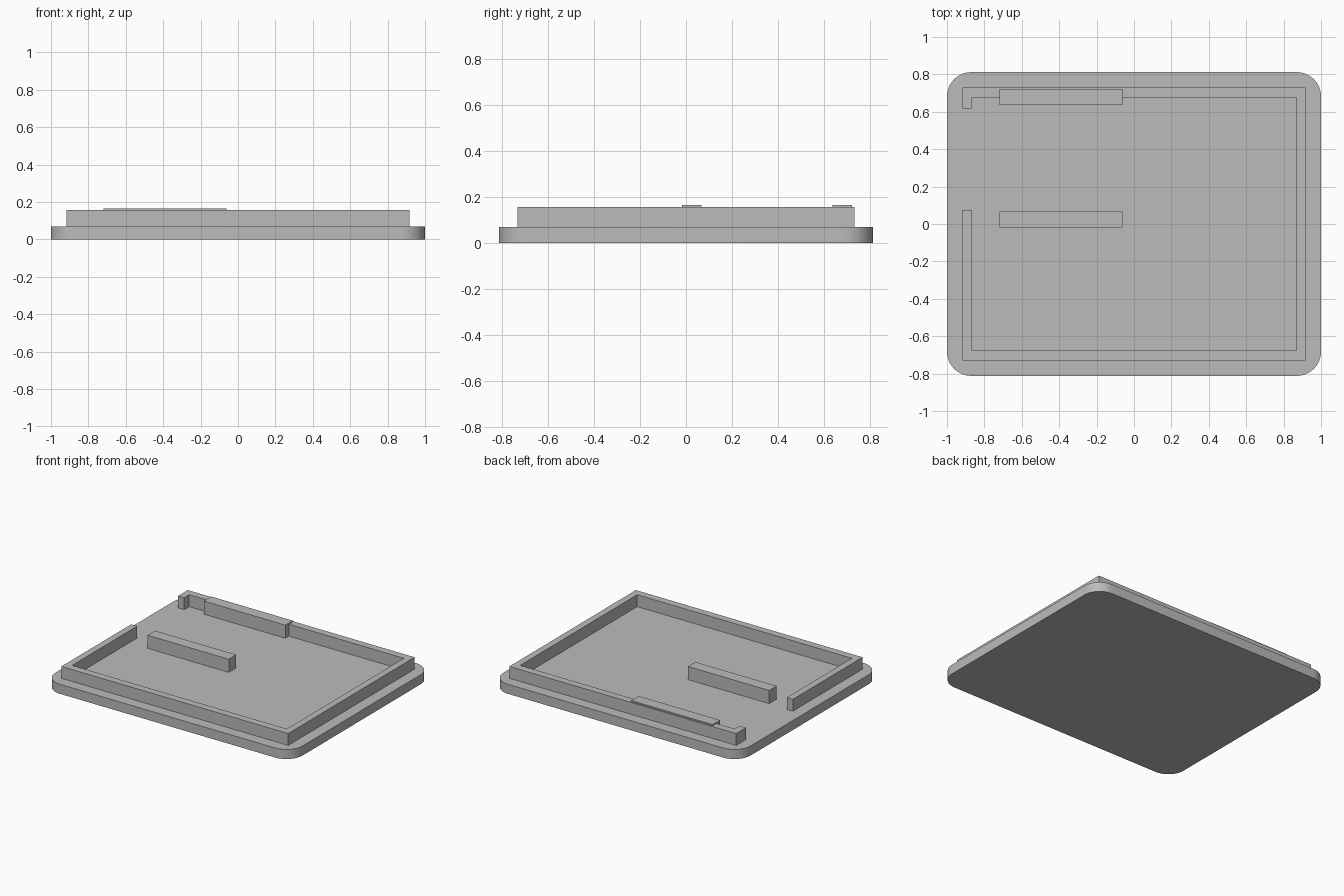
import bpy
import bmesh
import math

default_cube = bpy.data.objects.get("Cube")
if default_cube:
    bpy.data.objects.remove(default_cube, do_unlink=True)

# Single grey plastic
GREY = (0.5, 0.5, 0.5, 1)
grey = bpy.data.materials.new("grey_plastic")
grey.use_nodes = True
grey.diffuse_color = GREY
grey.node_tree.nodes["Principled BSDF"].inputs["Base Color"].default_value = GREY


def prism(name, outline, bottom, top, corner=0):
    """Extrude a counter-clockwise outline upward, optionally rounding its corners."""
    bm = bmesh.new()
    face = bm.faces.new([bm.verts.new((x, y, bottom)) for x, y in outline])
    extruded = bmesh.ops.extrude_face_region(bm, geom=[face], use_keep_orig=True)["geom"]
    raised = [v for v in extruded if isinstance(v, bmesh.types.BMVert)]
    bmesh.ops.translate(bm, verts=raised, vec=(0, 0, top - bottom))
    if corner:
        upright = [e for e in bm.edges if abs(e.verts[0].co.z - e.verts[1].co.z) > 0.001]
        bmesh.ops.bevel(bm, geom=upright, offset=corner, segments=12,
                        profile=0.5, affect='EDGES')
    bmesh.ops.recalc_face_normals(bm, faces=bm.faces)
    mesh = bpy.data.meshes.new(name)
    bm.to_mesh(mesh)
    bm.free()
    mesh.materials.append(grey)
    obj = bpy.data.objects.new(name, mesh)
    bpy.context.collection.objects.link(obj)
    return obj


def rectangle(x0, x1, y0, y1):
    return [(x0, y0), (x1, y0), (x1, y1), (x0, y1)]


PLATE_TOP, RIM_TOP, RIB_TOP = 0.07, 0.157, 0.166

# Rounded cover plate
plate = prism("cover_plate", rectangle(-1, 1, -0.812, 0.812), 0, PLATE_TOP, corner=0.13)
bpy.ops.object.select_all(action='DESELECT')
plate.select_set(True)
bpy.context.view_layer.objects.active = plate
bpy.ops.object.shade_smooth_by_angle(angle=math.radians(30))

# Raised rim, open along part of the right side
ox, oy = 0.917, 0.73
ix, iy = 0.868, 0.676
gap_front, gap_back = 0.075, 0.618
prism("raised_rim", [
    (-ox, gap_front), (-ox, -oy), (ox, -oy), (ox, oy), (-ox, oy), (-ox, gap_back),
    (-ix, gap_back), (-ix, iy), (ix, iy), (ix, -iy), (-ix, -iy), (-ix, gap_front),
], PLATE_TOP, RIM_TOP)

# Two parallel support ribs
for name, y in (("middle_rib", -0.018), ("back_rib", 0.635)):
    prism(name, rectangle(-0.72, -0.062, y, y + 0.086), PLATE_TOP, RIB_TOP)
